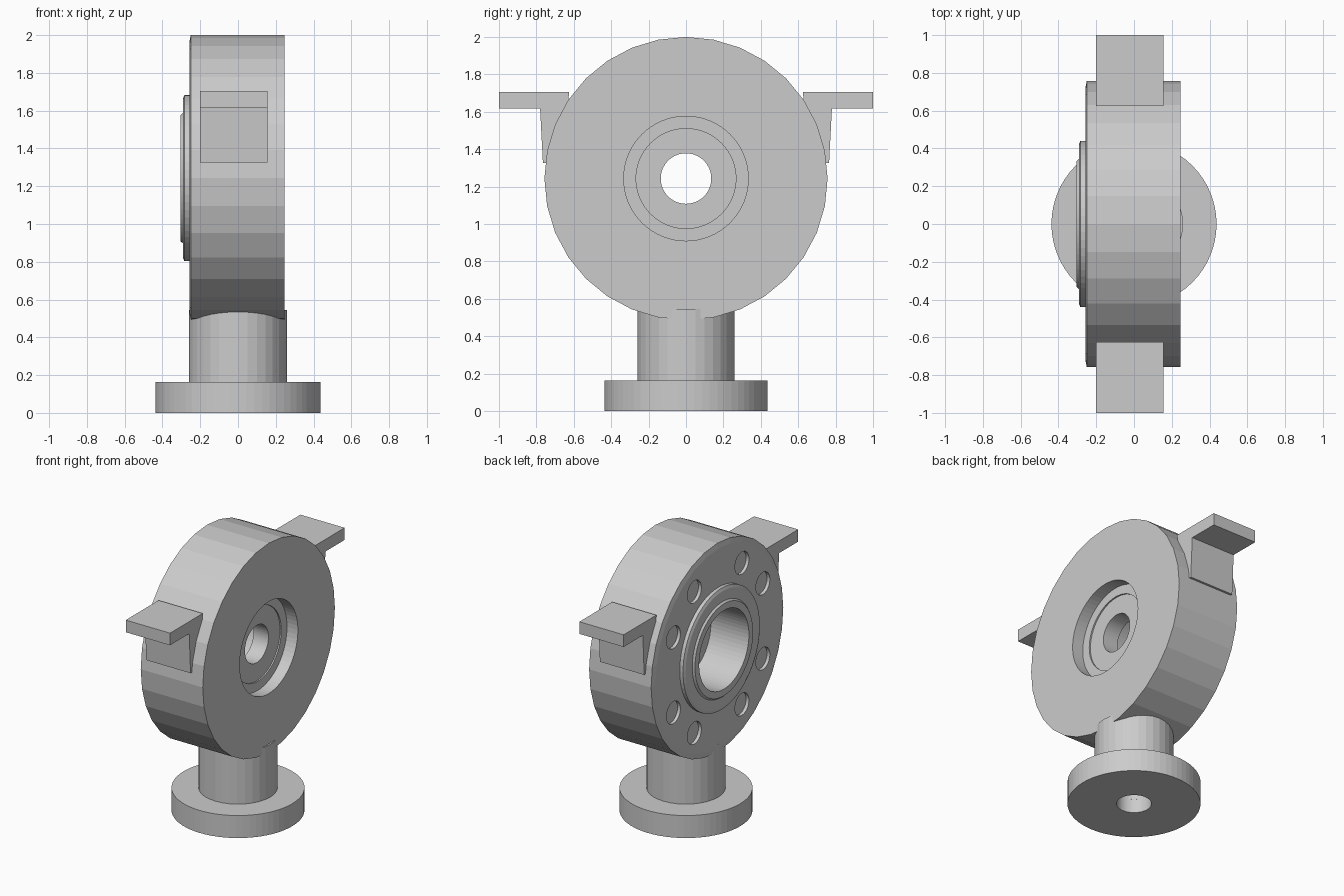
import bpy, bmesh
from math import sin, cos, pi, radians

if "Cube" in bpy.data.objects:
    bpy.data.objects.remove(bpy.data.objects["Cube"])

ZC = 1.243  # height of the casing axis


def make_object(name, bm):
    bmesh.ops.recalc_face_normals(bm, faces=bm.faces)
    mesh = bpy.data.meshes.new(name)
    bm.to_mesh(mesh)
    bm.free()
    ob = bpy.data.objects.new(name, mesh)
    bpy.context.collection.objects.link(ob)
    return ob


def lathe(bm, profile, sides, place):
    """Revolve a closed (axial, radius) profile; place maps (axial, u, v) to xyz."""
    rings = []
    for h, r in profile:
        if r == 0:
            rings.append([bm.verts.new(place(h, 0, 0))] * sides)
        else:
            rings.append([bm.verts.new(place(h, r * cos(2 * pi * i / sides), r * sin(2 * pi * i / sides)))
                          for i in range(sides)])
    for a, b in zip(rings, rings[1:] + rings[:1]):
        for i in range(sides):
            j = (i + 1) % sides
            loop = list(dict.fromkeys((a[i], a[j], b[j], b[i])))
            if len(loop) > 2:
                bm.faces.new(loop)


def along_x(cy=0, cz=ZC):
    return lambda h, u, v: (h, cy + u, cz + v)


def along_z(h, u, v):
    return (u, v, h)


def lathe_object(name, profile, sides, place):
    bm = bmesh.new()
    lathe(bm, profile, sides, place)
    return make_object(name, bm)


def cut(target, cutter):
    mod = target.modifiers.new("cut", 'BOOLEAN')
    mod.operation = 'DIFFERENCE'
    mod.solver = 'EXACT'
    mod.object = cutter
    bpy.context.view_layer.objects.active = target
    bpy.ops.object.modifier_apply(modifier=mod.name)
    bpy.data.objects.remove(cutter)


# Round casing with a slightly chamfered back rim
casing = lathe_object("casing", [(-.258, 0), (-.258, .72), (-.25, .757), (.247, .757), (.247, 0)],
                      32, along_x())

# Stepped bore through the casing: deep pocket behind, recess in front
bore = lathe_object("bore_cutter", [
    (-.4, 0), (-.4, .285), (0, .285), (0, .2), (.03, .2), (.03, .135), (.15, .135),
    (.15, .267), (.16, .267), (.16, .333), (.4, .333), (.4, 0)], 64, along_x())
cut(casing, bore)

# Eight shallow bolt sockets on the back face
bm = bmesh.new()
for quarter in range(4):
    for deg in (28, 62):
        a = radians(deg + 90 * quarter)
        lathe(bm, [(-.3, 0), (-.3, .08), (-.235, .08), (-.235, 0)], 32,
              along_x(.58 * cos(a), ZC + .58 * sin(a)))
cut(casing, make_object("bolt_socket_cutter", bm))

# Raised sealing ring around the back pocket
lathe_object("sealing_ring", [
    (-.25, .285), (-.305, .285), (-.305, .333), (-.292, .345), (-.292, .42),
    (-.284, .44), (-.25, .44)], 64, along_x())

# Neck and base flange with a central pipe hole
lathe_object("neck", [(.1, .115), (.1, .26), (.545, .26), (.545, .115)], 32, along_z)
lathe_object("base_flange", [(0, .115), (0, .437), (.163, .437), (.163, .115)], 64, along_z)

# Pair of L-shaped mounting brackets
section = [(.625, 1.705), (1, 1.705), (1, 1.617), (.78, 1.617), (.765, 1.325), (.66, 1.325)]
for side, name in ((1, "back_bracket"), (-1, "front_bracket")):
    bm = bmesh.new()
    face = bm.faces.new([bm.verts.new((-.2, side * y, z)) for y, z in section])
    ext = bmesh.ops.extrude_face_region(bm, geom=[face], use_keep_orig=True)
    verts = [g for g in ext["geom"] if isinstance(g, bmesh.types.BMVert)]
    bmesh.ops.translate(bm, verts=verts, vec=(.355, 0, 0))
    make_object(name, bm)
